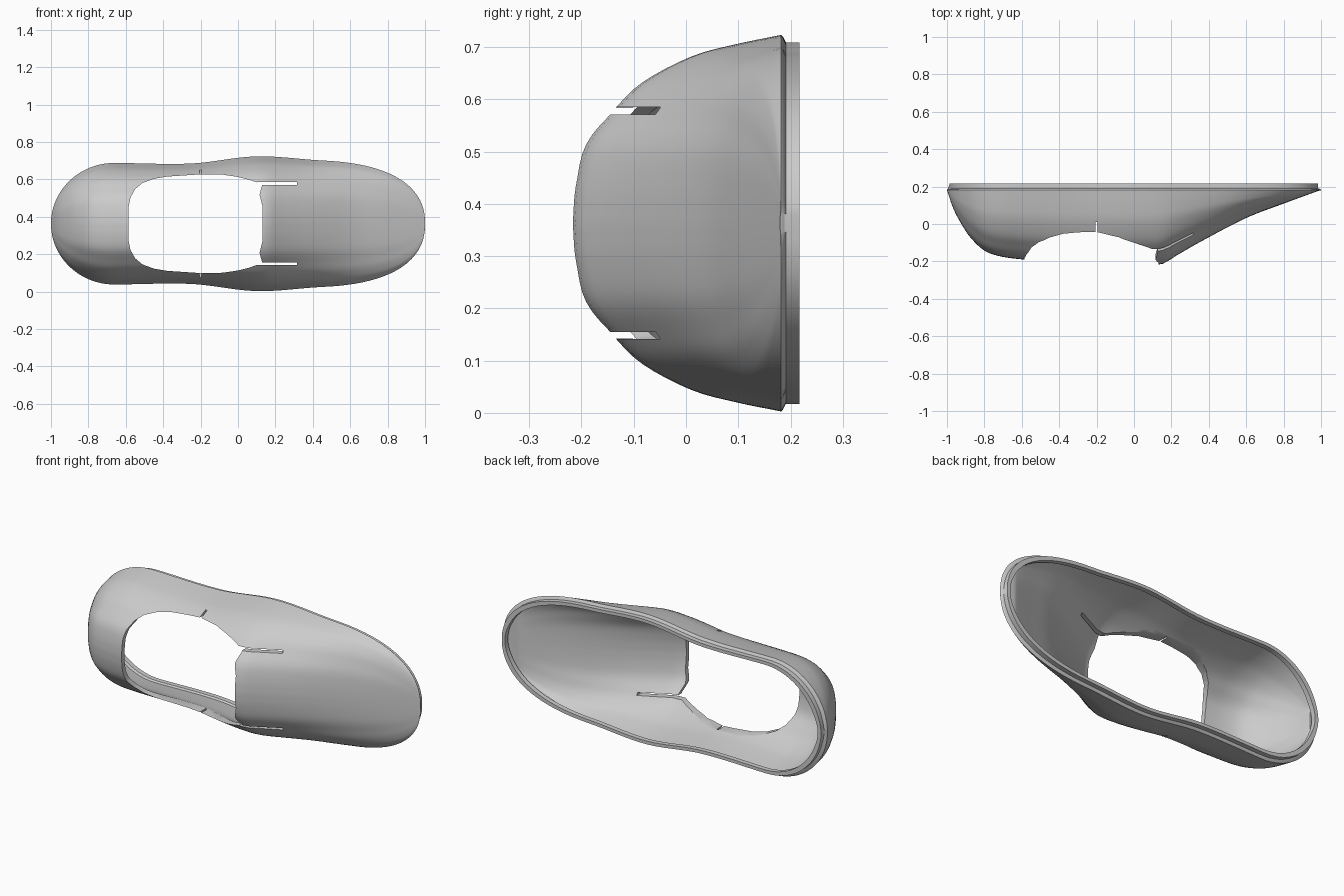
import bpy, bmesh, math

if "Cube" in bpy.data.objects:
    bpy.data.objects.remove(bpy.data.objects["Cube"])

CZ = 0.363      # centre line height
RIM = 0.182     # y of the widest edge


def spline(pts, x):
    """Smooth value through a few (x, value) points."""
    if x <= pts[0][0]:
        return pts[0][1]
    if x >= pts[-1][0]:
        return pts[-1][1]
    i = next(k for k in range(len(pts) - 1) if x <= pts[k + 1][0])

    def slope(k):
        a, b = pts[max(k - 1, 0)], pts[min(k + 1, len(pts) - 1)]
        return (b[1] - a[1]) / (b[0] - a[0])
    (x0, y0), (x1, y1) = pts[i], pts[i + 1]
    w = x1 - x0
    t = (x - x0) / w
    return ((2*t**3 - 3*t**2 + 1) * y0 + (t**3 - 2*t**2 + t) * w * slope(i)
            + (3*t**2 - 2*t**3) * y1 + (t**3 - t**2) * w * slope(i + 1))


WIDTH = [(-1, .325), (-.66, .325), (-.25, .322), (.1, .36), (.45, .338), (.7, .33), (1, .33)]
DEPTH = [(-1, 0), (-.97, .09), (-.93, .17), (-.87, .26), (-.78, .335), (-.6, .371),
         (-.2, .395), (.06, .4), (.15, .396), (.22, .355), (.35, .28), (.6, .15), (.8, .073), (1, 0)]
SECTION = [(1, 0), (.95, .22), (.885, .43), (.75, .66), (.6, .8), (.42, .93), (.2, .985), (0, 1)]
SECT_W = [(i, p[0]) for i, p in enumerate(SECTION)]
SECT_D = [(i, p[1]) for i, p in enumerate(SECTION)]


def half_width(x):
    w = spline(WIDTH, x)
    if x < -.66:
        w *= math.sqrt(max(0, 1 - ((-.66 - x) / .34) ** 2))
    if x > .45:
        w *= max(0, 1 - ((x - .45) / .55) ** 2.3) ** (1 / 2.3)
    return w


def add_mesh(name, bm):
    bmesh.ops.recalc_face_normals(bm, faces=bm.faces)
    me = bpy.data.meshes.new(name)
    bm.to_mesh(me)
    bm.free()
    ob = bpy.data.objects.new(name, me)
    bpy.context.collection.objects.link(ob)
    return ob


def body(name, xs, inset, lip, stations=90, steps=28):
    """Closed loft along x; lip holds (x scale, width inset, y) beyond the rim."""
    bm = bmesh.new()
    rings = []
    for i in range(stations):
        u = .03 + (math.pi - .06) * i / (stations - 1)
        x = -math.cos(u)
        h = half_width(x)
        h = max(h - inset, h * .8)
        d = max(spline(DEPTH, x) - inset, .002)
        half = []
        for lx, li, ly in reversed(lip):
            half.append((x * lx, ly, max(h - li, h * .8)))
        for k in range(steps):
            s = 7 * k / steps
            half.append((x * xs, RIM - d * spline(SECT_D, s), h * spline(SECT_W, s)))
        ring = half + [(x * xs, RIM - d, 0)] + [(a, b, -c) for a, b, c in reversed(half)]
        rings.append([bm.verts.new((a, b, CZ + c)) for a, b, c in ring])
    n = len(rings[0])
    for r, s in zip(rings, rings[1:]):
        for k in range(n):
            bm.faces.new((r[k], r[(k + 1) % n], s[(k + 1) % n], s[k]))
    bm.faces.new(rings[0])
    bm.faces.new(rings[-1])
    return add_mesh(name, bm)


def prism(name, outline, y0, y1):
    bm = bmesh.new()
    f = bm.faces.new([bm.verts.new((x, y0, z)) for x, z in outline])
    ext = bmesh.ops.extrude_face_region(bm, geom=[f])['geom']
    for v in ext:
        if isinstance(v, bmesh.types.BMVert):
            v.co.y = y1
    return add_mesh(name, bm)


def box(name, x0, x1, y0, y1, z0, z1):
    return prism(name, [(x0, z0), (x1, z0), (x1, z1), (x0, z1)], y0, y1)


def cut(ob, cutter):
    cutter.hide_render = True
    m = ob.modifiers.new("cut", 'BOOLEAN')
    m.operation = 'DIFFERENCE'
    m.solver = 'EXACT'
    m.object = cutter
    bpy.context.view_layer.objects.active = ob
    bpy.ops.object.modifier_apply(modifier=m.name)
    bpy.data.objects.remove(cutter)


# outer shell with stepped lip, hollowed by a smaller body
shell = body("shoe_shell", 1, 0, [(.997, .004, .186), (.985, .014, .191), (.985, .014, .217)])
cut(shell, body("hollow", .972, .024, [(.965, .008, .19), (.965, .008, .3)]))

# foot opening: rounded heel side, shaped tongue edge
EDGE = [(-.585, .09), (-.575, .14), (-.55, .185), (-.51, .218), (-.45, .24), (-.38, .252), (-.2, .264),
        (-.08, .262), (0, .25), (.06, .235), (.125, .212), (.128, .203), (.115, .155), (.132, .09)]
top = [(x, CZ + z) for x, z in EDGE]
bottom = [(x, CZ - z) for x, z in reversed(EDGE)]
cut(shell, prism("opening", top + bottom, -.5, .12))

# long slits beside the tongue and small notches at the sides
for s in (1, -1):
    z = CZ + s * .215
    cut(shell, box("slit", .1, .315, -.5, .1, z - .007, z + .007))
    zs = sorted((CZ + s * .2, CZ + s * .5))
    cut(shell, box("notch", -.206, -.196, -.5, .01, *zs))

# smooth surface with sharp edges
bpy.ops.object.select_all(action='DESELECT')
shell.select_set(True)
bpy.context.view_layer.objects.active = shell
bpy.ops.object.shade_smooth_by_angle(angle=math.radians(30))
